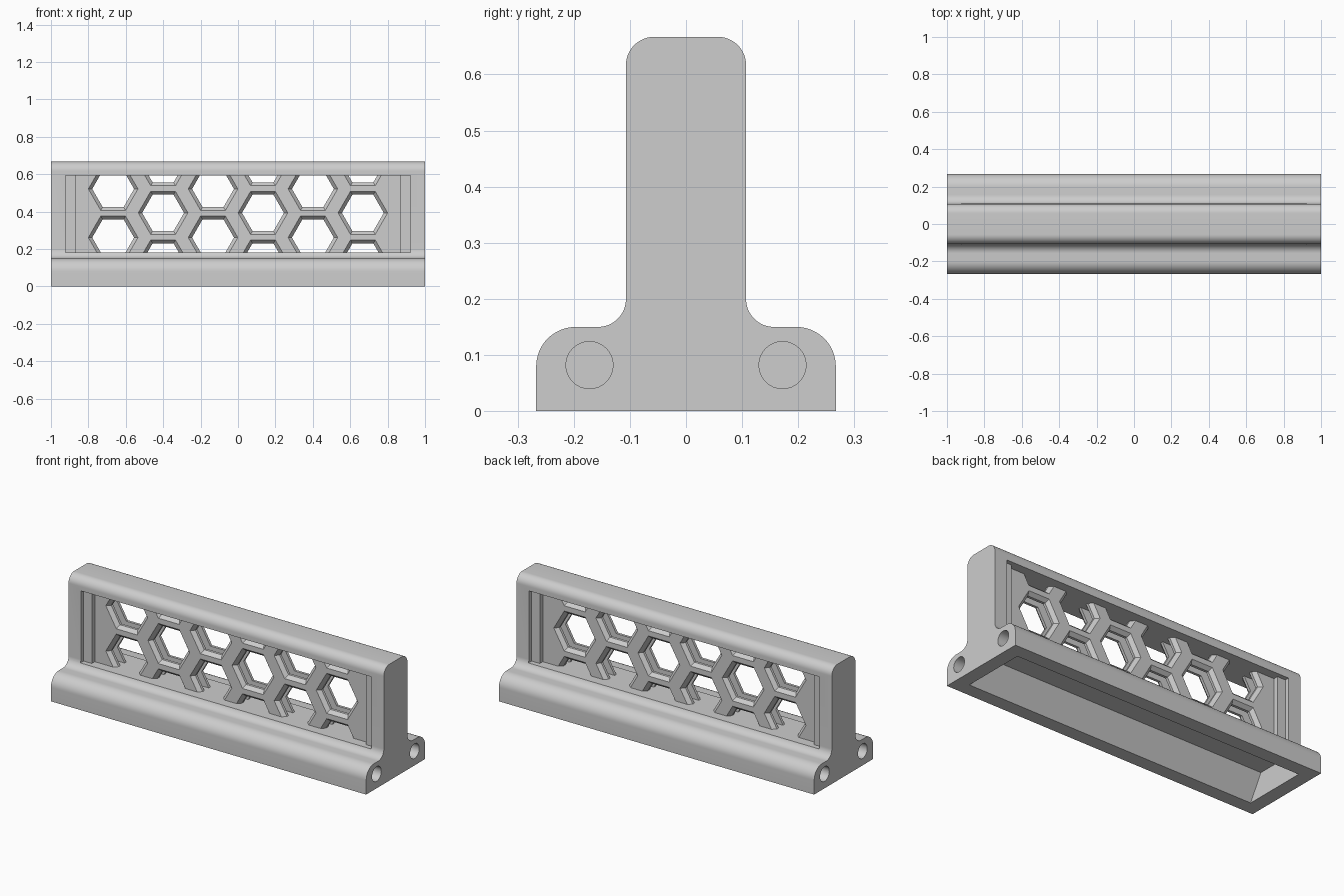
import bpy, bmesh, math

if "Cube" in bpy.data.objects:
    bpy.data.objects.remove(bpy.data.objects["Cube"], do_unlink=True)

GREY = (0.61, 0.61, 0.61, 1)
grey = bpy.data.materials.new("plain_grey")
grey.use_nodes = True
grey.diffuse_color = GREY
grey.node_tree.nodes["Principled BSDF"].inputs["Base Color"].default_value = GREY


def make(name, bm):
    bmesh.ops.recalc_face_normals(bm, faces=bm.faces)
    mesh = bpy.data.meshes.new(name)
    bm.to_mesh(mesh)
    bm.free()
    mesh.materials.append(grey)
    ob = bpy.data.objects.new(name, mesh)
    bpy.context.collection.objects.link(ob)
    return ob


def loft(bm, rings):
    """Closed solid through a list of point rings."""
    rows = [[bm.verts.new(p) for p in ring] for ring in rings]
    n = len(rows[0])
    for a, b in zip(rows, rows[1:]):
        for i in range(n):
            j = (i + 1) % n
            bm.faces.new((a[i], a[j], b[j], b[i]))
    bm.faces.new(rows[0])
    bm.faces.new(rows[-1])


def prism(bm, profile, x0, x1):
    """Extrude a (y, z) profile along x."""
    loft(bm, [[(x, y, z) for y, z in profile] for x in (x0, x1)])


def box(bm, x, y0, y1, z0, z1):
    prism(bm, [(y0, z0), (y1, z0), (y1, z1), (y0, z1)], -x, x)


def arc(cy, cz, r, start, end, steps=12):
    return [(cy + r * math.cos(math.radians(start + (end - start) * i / steps)),
             cz + r * math.sin(math.radians(start + (end - start) * i / steps)))
            for i in range(steps + 1)]


def cut(ob, cutter):
    mod = ob.modifiers.new("cut", 'BOOLEAN')
    mod.operation = 'DIFFERENCE'
    mod.solver = 'EXACT'
    mod.object = cutter
    bpy.context.view_layer.objects.active = ob
    bpy.ops.object.modifier_apply(modifier=mod.name)
    bpy.data.objects.remove(cutter, do_unlink=True)


def smooth(ob):
    bpy.ops.object.select_all(action='DESELECT')
    ob.select_set(True)
    bpy.context.view_layer.objects.active = ob
    bpy.ops.object.shade_smooth_by_angle(angle=math.radians(25))


# Body: rounded wall flaring into a wide foot
half = ([(0.267, 0)] + arc(0.197, 0.08, 0.07, 0, 90)
        + arc(0.157, 0.2, 0.05, 270, 180) + arc(0.057, 0.617, 0.05, 0, 90))
bm = bmesh.new()
prism(bm, half + [(-y, z) for y, z in reversed(half)], -1, 1)
body = make("barrier_body", bm)

# Window through the wall, with a shallow step at each end
WIN = (0.181, 0.593)
bm = bmesh.new()
box(bm, 0.87, -0.4, 0.4, *WIN)
cut(body, make("window_cutter", bm))
for s in (-1, 1):
    bm = bmesh.new()
    box(bm, 0.922, *sorted((s * 0.082, s * 0.4)), *WIN)
    cut(body, make("step_cutter", bm))

# Steep-sided hollow under the foot
bm = bmesh.new()
prism(bm, [(-0.193, -0.01), (0.193, -0.01), (0.107, 0.14), (-0.107, 0.14)], -0.92, 0.92)
cut(body, make("hollow_cutter", bm))

# Shallow round sockets in both ends
bm = bmesh.new()
for s in (-1, 1):
    for y in (-0.172, 0.172):
        prism(bm, arc(y, 0.082, 0.042, 0, 360, 32)[:-1], s * 0.94, s * 1.05)
cut(body, make("socket_cutter", bm))
smooth(body)

# Two thin honeycomb screens with a gap between, holes flaring outwards
for s, side in ((-1, "front"), (1, "back")):
    bm = bmesh.new()
    box(bm, 0.88, *sorted((s * 0.02, s * 0.055)), WIN[0] - 0.01, WIN[1] + 0.01)
    screen = make(side + "_honeycomb_screen", bm)
    bm = bmesh.new()
    layers = [(s * 0.01, 0.112), (s * 0.035, 0.112), (s * 0.065, 0.143)]
    for col in range(6):
        cx = (col - 2.5) * 0.267
        for cz in ((0.133, 0.393, 0.653) if col % 2 else (0.261, 0.521)):
            loft(bm, [[(cx + r * math.cos(k * math.pi / 3), y, cz + r * math.sin(k * math.pi / 3))
                       for k in range(6)] for y, r in layers])
    cut(screen, make("hexagon_cutter", bm))
